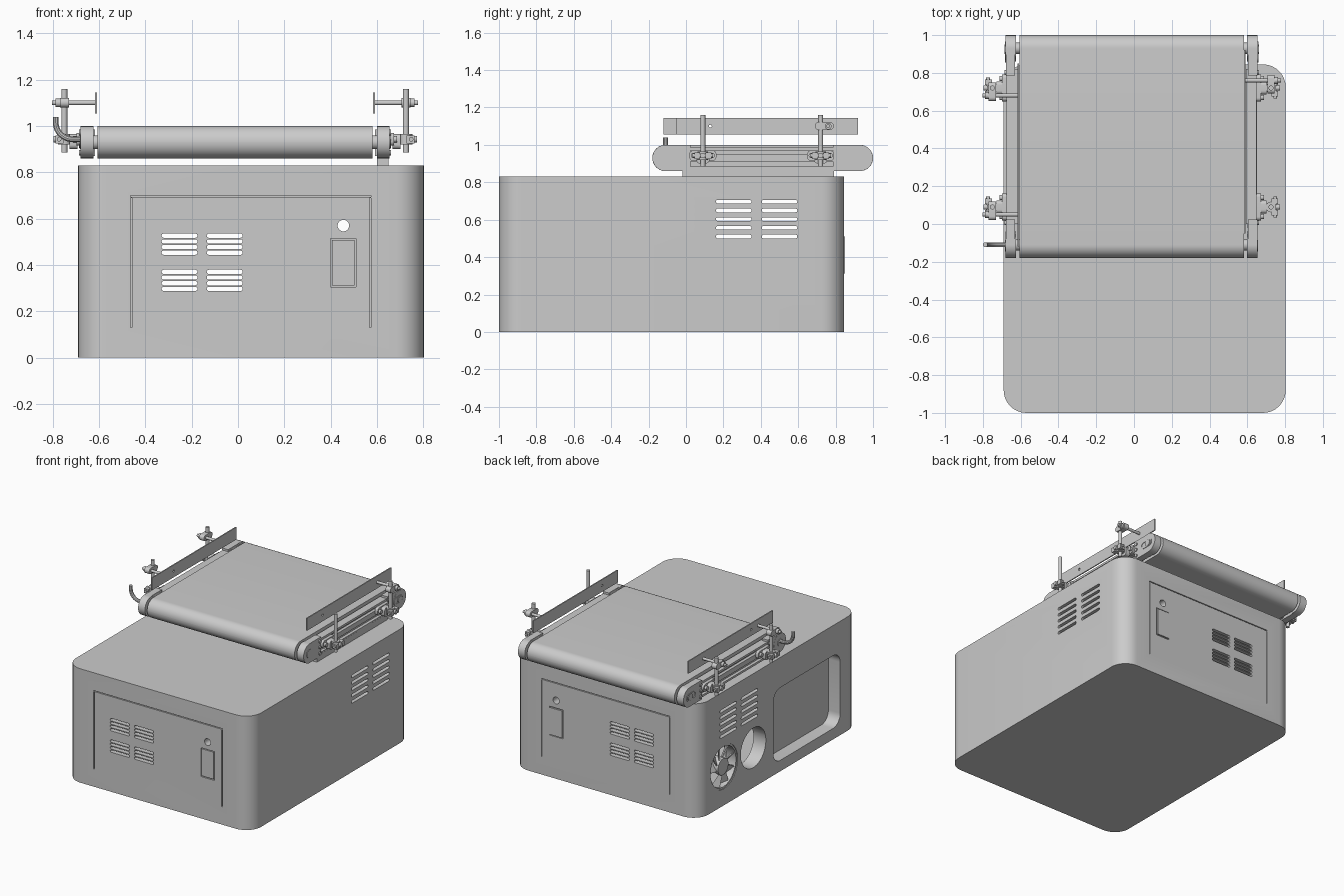
import bpy, bmesh, math
from mathutils import Matrix, Vector

cube = bpy.data.objects.get("Cube")
if cube:
    bpy.data.objects.remove(cube, do_unlink=True)

grey = bpy.data.materials.new("light_grey")
grey.use_nodes = True
COLOUR = (0.6, 0.6, 0.6, 1)
grey.diffuse_color = COLOUR
grey.node_tree.nodes["Principled BSDF"].inputs["Base Color"].default_value = COLOUR

MID = -0.0125  # conveyor centre line in x


def rrect(a0, a1, b0, b1, r=0.0, n=8):
    """Outline of a rectangle with rounded corners."""
    if r <= 0:
        return [(a0, b0), (a1, b0), (a1, b1), (a0, b1)]
    pts = []
    corners = [(a1 - r, b1 - r), (a0 + r, b1 - r), (a0 + r, b0 + r), (a1 - r, b0 + r)]
    for q, (ca, cb) in enumerate(corners):
        for i in range(n + 1):
            t = math.pi / 2 * (q + i / n)
            pts.append((ca + r * math.cos(t), cb + r * math.sin(t)))
    return pts


def disc(a, b, r):
    return [(a + r * math.cos(i * math.pi / 12), b + r * math.sin(i * math.pi / 12)) for i in range(24)]


def place(axis, a, b, c):
    return {"x": (c, a, b), "y": (a, c, b), "z": (a, b, c)}[axis]


def build(name, solids):
    """One mesh from prisms, each (outline, axis, low, high)."""
    bm = bmesh.new()
    for outline, axis, lo, hi in solids:
        base = bm.faces.new([bm.verts.new(place(axis, a, b, lo)) for a, b in outline])
        top = bmesh.ops.extrude_face_region(bm, geom=[base])["geom"]
        bmesh.ops.translate(bm, vec=Vector(place(axis, 0, 0, hi - lo)),
                            verts=[v for v in top if isinstance(v, bmesh.types.BMVert)])
    bmesh.ops.remove_doubles(bm, verts=bm.verts, dist=1e-6)
    bmesh.ops.recalc_face_normals(bm, faces=bm.faces)
    return finish(name, bm)


def finish(name, bm):
    mesh = bpy.data.meshes.new(name)
    bm.to_mesh(mesh)
    bm.free()
    mesh.materials.append(grey)
    ob = bpy.data.objects.new(name, mesh)
    bpy.context.collection.objects.link(ob)
    return ob


def activate(ob):
    bpy.ops.object.select_all(action="DESELECT")
    ob.select_set(True)
    bpy.context.view_layer.objects.active = ob


def cut(ob, solids):
    cutter = build("cutter", solids)
    mod = ob.modifiers.new("cut", "BOOLEAN")
    mod.operation, mod.solver, mod.object = "DIFFERENCE", "EXACT", cutter
    activate(ob)
    bpy.ops.object.modifier_apply(modifier=mod.name)
    bpy.data.objects.remove(cutter, do_unlink=True)


def box(x0, x1, y0, y1, z0, z1):
    return (rrect(x0, x1, y0, y1), "z", z0, z1)


def side(s, x0, x1):
    """Low and high x on one side of the conveyor."""
    return sorted((MID + s * x0, MID + s * x1))


# Cabinet: hollow shell with rounded upright corners
cabinet = build("cabinet", [(rrect(-0.69, 0.803, -1, 0.845, 0.12), "z", 0, 0.83)])
cut(cabinet, [(rrect(-0.59, 0.703, -0.9, 0.745, 0.05), "z", 0.03, 0.8)])

# Vents and button hole through the front and back walls
button = (disc(0.455, 0.57, 0.025), "y", -1.1, 1)
vents = [button]
for x in (-0.33, -0.135):
    for z0 in (0.297, 0.453):
        for i in range(4):
            z = z0 + i * 0.0245
            vents.append((rrect(x, x + 0.155, z - 0.009, z + 0.009, 0.0089, 4), "y", -1.1, 1))
cut(cabinet, vents)

# Door seams and window recess, front and back
seams = []
for y0, y1 in ((-1.1, -0.99), (0.835, 0.9)):
    seams += [box(-0.464, 0.574, y0, y1, 0.694, 0.7),
              box(-0.464, -0.458, y0, y1, 0.13, 0.69),
              box(0.568, 0.574, y0, y1, 0.13, 0.69),
              box(0.4, 0.51, y0, y1, 0.305, 0.515)]
cut(cabinet, seams)

# Side vents through both walls
vents = []
for y in (0.16, 0.405):
    for i in range(5):
        z = 0.51 + i * 0.0465
        vents.append((rrect(y, y + 0.19, z - 0.01, z + 0.01, 0.0099, 4), "x", -1, 1))
cut(cabinet, vents)

# Fan port, duct port and large recess in the -x wall
FAN_Y, FAN_Z = 0.55, 0.28
cut(cabinet, [(disc(FAN_Y, FAN_Z, 0.16), "x", -1, -0.5),
              (disc(0.21, 0.29, 0.145), "x", -1, -0.5),
              (rrect(-0.79, -0.02, 0.08, 0.61, 0.08), "x", -1, -0.5)])
build("recess_panel", [box(-0.595, -0.58, -0.85, 0.03, 0.04, 0.66)])

# Window inserts and back control plate
build("front_window", [box(0.406, 0.504, -1, -0.985, 0.312, 0.509)])
plate = build("control_plate", [box(0.375, 0.535, 0.84, 0.85, 0.28, 0.61)])
cut(plate, [button, (disc(0.455, 0.57, 0.025), "y", 0.8, 0.9),
            box(0.4, 0.51, 0.846, 0.9, 0.305, 0.515)])
build("back_window", [box(0.406, 0.504, 0.84, 0.85, 0.312, 0.509)])

# Fan: rim, hub and pitched blades
rim = build("fan_rim", [(disc(FAN_Y, FAN_Z, 0.162), "x", -0.685, -0.61)])
cut(rim, [(disc(FAN_Y, FAN_Z, 0.147), "x", -1, 0)])
build("fan_hub", [(disc(FAN_Y, FAN_Z, 0.06), "x", -0.685, -0.61)])
bm = bmesh.new()
for i in range(9):
    m = (Matrix.Translation((-0.65, FAN_Y, FAN_Z)) @ Matrix.Rotation(i * math.tau / 9, 4, "X")
         @ Matrix.Translation((0, 0, 0.1)) @ Matrix.Rotation(math.radians(40), 4, "Z")
         @ Matrix.Diagonal((0.008, 0.07, 0.1, 1)))
    bmesh.ops.create_cube(bm, size=1, matrix=m)
finish("fan_blades", bm)

# Conveyor belt and roller shafts
CZ = 0.93
build("belt", [(rrect(-0.18, 1, 0.86, 1, 0.0699, 12), "x", MID - 0.594, MID + 0.594)])
build("roller_shafts", [(disc(y, CZ, 0.03), "x", MID - 0.64, MID + 0.64) for y in (-0.11, 0.93)])
build("support_strip", [box(0.6, 0.65, -0.02, 0.79, 0.83, 0.875)])

for s, tag in ((1, "left"), (-1, "right")):
    # Slotted side rail
    rail = [box(*side(s, 0.605, 0.64), 0, 0.82, 0.87, 0.985)]
    for z0, z1 in ((0.87, 0.885), (0.912, 0.948), (0.97, 0.985)):
        rail.append(box(*side(s, 0.64, 0.662), 0, 0.82, z0, z1))
    build(tag + "_rail", rail)
    # Rounded end brackets with bolts
    ends = []
    for yc, yi in ((-0.11, 0.025), (0.93, 0.785)):
        ends.append((disc(yc, CZ, 0.07), "x", *side(s, 0.612, 0.667)))
        ends.append(box(*side(s, 0.617, 0.666), min(yc, yi), max(yc, yi), 0.86, 1))
        for z in (0.885, 0.93, 0.972):
            y = yi + (-0.018 if yi < 0.5 else 0.018)
            ends.append((disc(y, z, 0.012), "x", *side(s, 0.66, 0.673)))
    build(tag + "_end_brackets", ends)
    # Front bearing cap and rear tension slot
    build(tag + "_bearing_cap", [(disc(-0.115, CZ, 0.03), "x", *side(s, 0.66, 0.67))])
    tension = build(tag + "_tension_plate",
                    [(rrect(0.855, 0.965, 0.903, 0.957, 0.026), "x", *side(s, 0.66, 0.671))])
    cut(tension, [(rrect(0.865, 0.955, 0.912, 0.948, 0.017), "x", *side(s, 0.64, 0.7))])
    build(tag + "_tension_bolt", [(disc(0.925, CZ, 0.024), "x", *side(s, 0.65, 0.673))])
    # Product guide rail
    y0 = -0.05 if s > 0 else -0.12
    guide = build(tag + "_guide_plate", [box(*side(s, 0.596, 0.604), y0, y0 + 0.97, 1.055, 1.145)])
    cut(guide, [(disc(0.13, 1.1, 0.008), "x", -1, 1)])

    # Guide posts with their clamps
    for where, y in (("front", 0.09), ("back", 0.72)):
        name = tag + "_" + where
        bracket = [(rrect(y - 0.072, y + 0.072, 0.915, 0.97, 0.02), "x", *side(s, 0.662, 0.685)),
                   (rrect(y - 0.035, y + 0.035, 0.9, 0.965, 0.02), "x", *side(s, 0.68, 0.715))]
        for dy in (-0.05, 0.05):
            bracket.append((disc(y + dy, 0.943, 0.014), "x", *side(s, 0.68, 0.7)))
        build(name + "_bracket", bracket)
        clamp = [(disc(MID + s * 0.7375, y, 0.028), "z", 0.92, 0.965),
                 box(*side(s, 0.74, 0.775), y - 0.045, y - 0.015, 0.925, 0.96),
                 box(*side(s, 0.74, 0.775), y + 0.015, y + 0.045, 0.925, 0.96),
                 (disc(y, 0.943, 0.014), "x", *side(s, 0.7, 0.785)),
                 (disc(MID + s * 0.76, 0.943, 0.01), "y", y - 0.055, y + 0.055)]
        build(name + "_lower_clamp", clamp)
        build(name + "_post", [(disc(MID + s * 0.7375, y, 0.013), "z", 0.885, 1.16)])
        if s > 0 and where == "front":
            continue
        rod_y = y + s * 0.04
        build(name + "_guide_arm", [(disc(rod_y, 1.1, 0.01), "x", *side(s, 0.6, 0.79))])
        lo, hi = sorted((y - s * 0.03, y + s * 0.07))
        build(name + "_upper_clamp",
              [(rrect(lo, hi, 1.08, 1.122, 0.02), "x", *side(s, 0.718, 0.757)),
               (disc(rod_y, 1.1, 0.018), "x", *side(s, 0.75, 0.775))])

# Bent crank tube on the -x side
curve = bpy.data.curves.new("crank_tube", "CURVE")
curve.dimensions = "3D"
curve.bevel_depth, curve.bevel_resolution, curve.use_fill_caps = 0.013, 3, True
path = [(-0.66, 0.943), (-0.715, 0.943)]
for i in range(1, 9):
    t = math.pi / 2 * i / 8
    path.append((-0.715 - 0.072 * math.sin(t), 1.015 - 0.072 * math.cos(t)))
path.append((-0.787, 1.04))
spline = curve.splines.new("POLY")
spline.points.add(len(path) - 1)
for p, (x, z) in zip(spline.points, path):
    p.co = (x, -0.11, z, 1)
curve.materials.append(grey)
crank = bpy.data.objects.new("crank_tube", curve)
bpy.context.collection.objects.link(crank)
activate(crank)
bpy.ops.object.convert(target="MESH")

# Smooth the round parts, keep the edges crisp
for ob in bpy.context.collection.objects:
    if ob.type == "MESH" and grey.name in ob.data.materials:
        activate(ob)
        bpy.ops.object.shade_smooth_by_angle(angle=math.radians(35))
